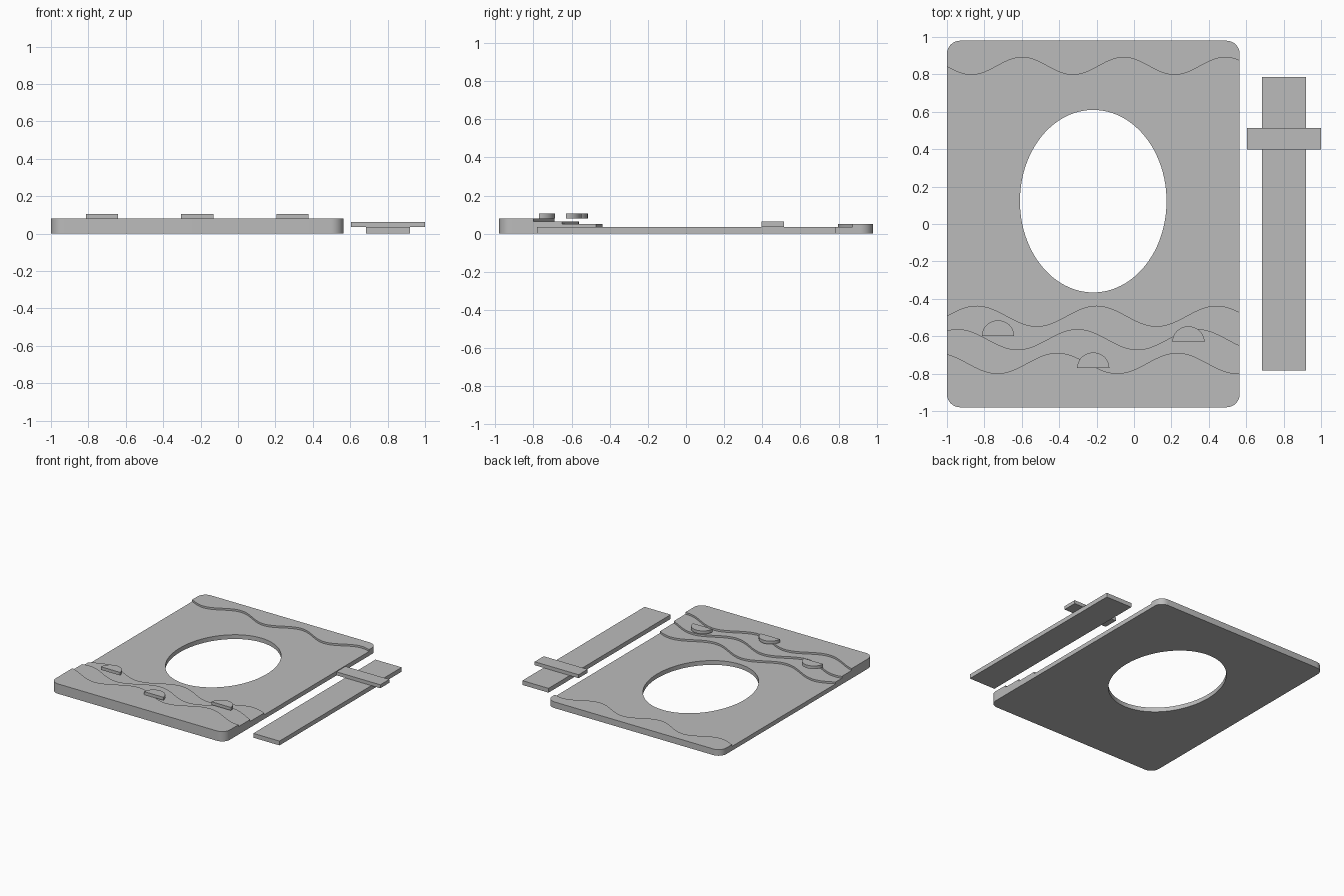
import bpy, bmesh
from math import sin, cos, pi

cube = bpy.data.objects.get("Cube")
if cube:
    bpy.data.objects.remove(cube, do_unlink=True)

# Single plain grey finish
GREY = (0.5, 0.5, 0.5, 1)
grey = bpy.data.materials.new("plain grey")
grey.use_nodes = True
grey.diffuse_color = GREY
grey.node_tree.nodes["Principled BSDF"].inputs["Base Color"].default_value = GREY

LEFT, RIGHT, HALF_Y, RADIUS = -1.0, 0.565, 0.98, 0.07
BASE_TOP, STEP = 0.035, 0.015


def arc(cx, cy, rx, ry, start, end, n):
    return [(cx + rx * cos(start + (end - start) * i / n),
             cy + ry * sin(start + (end - start) * i / n)) for i in range(n + 1)]


def slab(name, loops, z0, z1):
    """Fill closed outlines (first is outer, others are holes) and extrude upwards."""
    bm = bmesh.new()
    edges = []
    for loop in loops:
        vs = [bm.verts.new((x, y, z0)) for x, y in loop]
        edges += [bm.edges.new((a, b)) for a, b in zip(vs, vs[1:] + vs[:1])]
    bmesh.ops.triangle_fill(bm, edges=edges, use_beauty=True)
    top = bmesh.ops.extrude_face_region(bm, geom=bm.faces[:], use_keep_orig=True)
    bmesh.ops.translate(bm, vec=(0, 0, z1 - z0),
                        verts=[g for g in top["geom"] if isinstance(g, bmesh.types.BMVert)])
    bmesh.ops.recalc_face_normals(bm, faces=bm.faces[:])
    mesh = bpy.data.meshes.new(name)
    bm.to_mesh(mesh)
    bm.free()
    mesh.materials.append(grey)
    ob = bpy.data.objects.new(name, mesh)
    bpy.context.collection.objects.link(ob)
    bpy.ops.object.select_all(action='DESELECT')
    ob.select_set(True)
    bpy.context.view_layer.objects.active = ob
    bpy.ops.object.shade_smooth_by_angle()
    return ob


def box(name, x0, x1, y0, y1, z0, z1):
    return slab(name, [[(x0, y0), (x1, y0), (x1, y1), (x0, y1)]], z0, z1)


# Rounded end of the plate: side -1 is the front, 1 is the back (runs left to right)
def rounded_end(side):
    y = side * (HALF_Y - RADIUS)
    left = arc(LEFT + RADIUS, y, RADIUS, side * RADIUS, pi, pi / 2, 8)
    right = arc(RIGHT - RADIUS, y, RADIUS, side * RADIUS, pi / 2, 0, 8)
    return left + right


# Wavy edge running right to left, with a crest at the given x
def wave(mid, amp, crest, period, n=96):
    xs = [RIGHT + (LEFT - RIGHT) * i / n for i in range(n + 1)]
    return [(x, mid + amp * cos(2 * pi * (x - crest) / period)) for x in xs]


# Base plate with oval opening
oval = arc(-0.218, 0.122, 0.392, 0.488, 0, 2 * pi, 96)[:-1]
slab("base_plate", [rounded_end(-1) + rounded_end(1)[::-1], oval], 0, BASE_TOP)

# Wave layers: one at the back, three stacked at the front
slab("back_wave", [rounded_end(1) + wave(0.844, 0.047, -0.598, 0.543)],
     BASE_TOP, BASE_TOP + STEP)
for i, (mid, crest) in enumerate([(-0.492, -0.2), (-0.617, -0.302), (-0.744, -0.41)]):
    z = BASE_TOP + i * STEP
    slab(f"front_wave_{i + 1}", [rounded_end(-1) + wave(mid, 0.055, crest, 0.641)],
         z, z + STEP)

# Half-round tabs
for i, (x, y) in enumerate([(-0.727, -0.598), (-0.218, -0.77), (0.291, -0.63)]):
    slab(f"half_round_{i + 1}", [arc(x, y, 0.086, 0.083, 0, pi, 32)], 0.08, 0.105)

# Separate strip with its cross bar
box("strip", 0.685, 0.92, -0.782, 0.785, 0, BASE_TOP)
box("cross_bar", 0.605, 1.0, 0.397, 0.513, BASE_TOP, 0.063)
